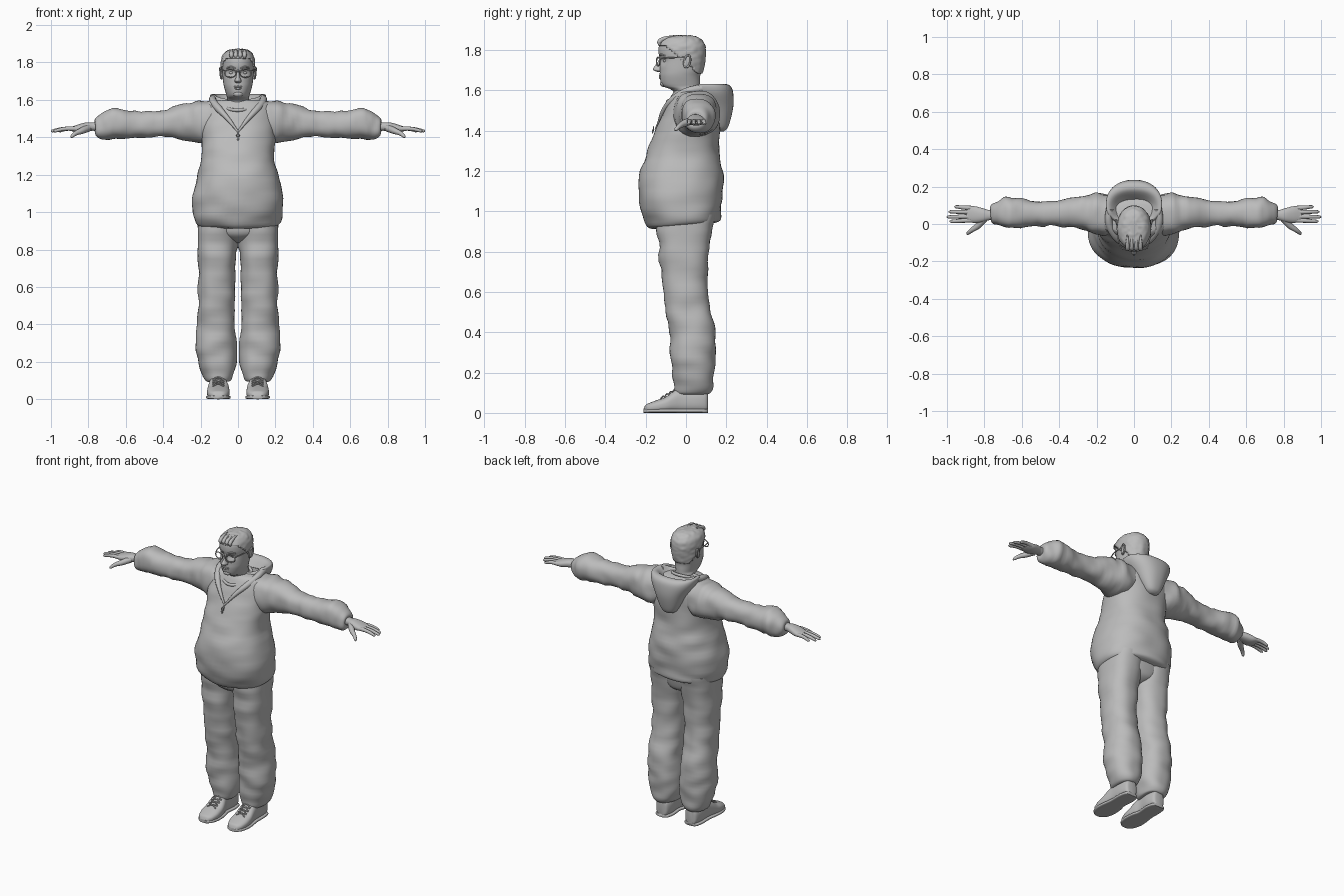
import bpy, bmesh, math
from mathutils import Vector, Matrix, noise

if "Cube" in bpy.data.objects:
    bpy.data.objects.remove(bpy.data.objects["Cube"])

# One plain colour for the whole figure
GREY = (.5, .5, .5, 1)
clay = bpy.data.materials.new("clay_grey")
clay.use_nodes = True
clay.diffuse_color = GREY
clay.node_tree.nodes["Principled BSDF"].inputs["Base Color"].default_value = GREY


def select_only(obj):
    bpy.ops.object.select_all(action='DESELECT')
    obj.select_set(True)
    bpy.context.view_layer.objects.active = obj


def finish(obj, mirror):
    """Material, smooth shading and optional mirror across x."""
    obj.data.materials.clear()
    obj.data.materials.append(clay)
    select_only(obj)
    bpy.ops.object.shade_smooth_by_angle(angle=math.radians(50))
    if mirror:
        modifier = obj.modifiers.new("mirror", 'MIRROR')
        modifier.use_mirror_merge = False
    return obj


def from_bmesh(name, bm, mirror=False):
    mesh = bpy.data.meshes.new(name)
    bm.to_mesh(mesh)
    bm.free()
    obj = bpy.data.objects.new(name, mesh)
    bpy.context.collection.objects.link(obj)
    return finish(obj, mirror)


def smooth_rows(rows, steps):
    """Smooth interpolation between rows of numbers."""
    dense = []
    last = len(rows) - 1
    for i in range(last):
        before, start, end, after = [Vector(rows[min(max(k, 0), last)]) for k in range(i - 1, i + 3)]
        for s in range(steps):
            t = s / steps
            leave = (end - before) / 2 * t * (1 - t) ** 2
            arrive = (after - start) / 2 * t * t * (1 - t)
            dense.append(start.lerp(end, t * t * (3 - 2 * t)) + leave - arrive)
    return dense + [Vector(rows[last])]


def loft_bmesh(rows, axis='z', sides=36, steps=4, power=2.3, fold=0, grain=(1, 1, 1)):
    """Skin rounded sections; a row is (position, min, max, min, max)."""
    bm = bmesh.new()
    rings = []
    for place, left, right, low, high in smooth_rows(rows, steps):
        ring = []
        for k in range(sides):
            angle = math.tau * (k + .5) / sides
            c, s = math.cos(angle), math.sin(angle)
            u = (left + right) / 2 + (right - left) / 2 * math.copysign(abs(c) ** (2 / power), c)
            v = (low + high) / 2 + (high - low) / 2 * math.copysign(abs(s) ** (2 / power), s)
            spots = {'x': (place, u, v), 'y': (u, place, v), 'z': (u, v, place)}
            ring.append(bm.verts.new(spots[axis]))
        rings.append(ring)
    for ring, following in zip(rings, rings[1:]):
        for k in range(sides):
            j = (k + 1) % sides
            bm.faces.new((ring[k], ring[j], following[j], following[k]))
    bm.faces.new(rings[0])
    bm.faces.new(rings[-1])
    bmesh.ops.recalc_face_normals(bm, faces=bm.faces)
    bm.normal_update()
    # Soft cloth folds along the normals
    for v in bm.verts:
        stretched = Vector([p * g for p, g in zip(v.co, grain)])
        v.co += v.normal * fold * noise.noise(stretched)
    return bm


def loft(name, rows, mirror=False, **options):
    return from_bmesh(name, loft_bmesh(rows, **options), mirror)


def even(rows):
    """Expand (position, half width, min, max) to a full loft row."""
    return [(place, -half, half, low, high) for place, half, low, high in rows]


def ball(name, place, size, mirror=False, tilt=0):
    bm = bmesh.new()
    matrix = Matrix.Translation(place) @ Matrix.Rotation(tilt, 4, 'X') @ Matrix.Diagonal((*size, 1))
    bmesh.ops.create_uvsphere(bm, u_segments=20, v_segments=12, radius=1, matrix=matrix)
    return from_bmesh(name, bm, mirror)


def tube(name, points, radii, mirror=False, cyclic=False):
    """Round tube through points; the last radius carries on."""
    curve = bpy.data.curves.new(name, 'CURVE')
    curve.dimensions = '3D'
    curve.bevel_depth = 1
    curve.bevel_resolution = 3
    curve.resolution_u = 6
    curve.use_fill_caps = True
    spline = curve.splines.new('BEZIER')
    spline.bezier_points.add(len(points) - 1)
    spline.use_cyclic_u = cyclic
    for i, (knot, place) in enumerate(zip(spline.bezier_points, points)):
        knot.co = place
        knot.handle_left_type = knot.handle_right_type = 'AUTO'
        knot.radius = radii[min(i, len(radii) - 1)]
    obj = bpy.data.objects.new(name, curve)
    bpy.context.collection.objects.link(obj)
    select_only(obj)
    bpy.ops.object.convert(target='MESH')
    return finish(bpy.context.view_layer.objects.active, mirror)


def loop(centre, across, along, count=8):
    """Points of an oval spanned by two half axes."""
    angles = [math.tau * (k + .5) / count for k in range(count)]
    return [Vector(centre) + Vector(across) * math.cos(a) + Vector(along) * math.sin(a) for a in angles]


# Jacket body, with a hem that rises toward the back
body = loft_bmesh(even([
    (.93, .2, -.16, .15), (.945, .225, -.19, .17), (1, .24, -.22, .175), (1.1, .24, -.235, .185),
    (1.2, .215, -.225, .18), (1.3, .195, -.19, .165), (1.4, .2, -.15, .165), (1.5, .2, -.11, .165),
    (1.57, .18, -.075, .14), (1.595, .14, -.05, .11)]), sides=56, fold=.01, grain=(7, 7, 16))
for v in body.verts:
    v.co.z += .1 * v.co.y * max(0, 1 - (v.co.z - .93) / .12)
from_bmesh("jacket_body", body)

# Sleeves with gathered cuffs
loft("sleeves", [
    (.08, -.06, .14, 1.4, 1.59), (.17, -.065, .165, 1.37, 1.595), (.24, -.045, .16, 1.38, 1.59),
    (.32, -.02, .14, 1.395, 1.57), (.45, -.01, .12, 1.4, 1.535), (.58, -.015, .13, 1.395, 1.545),
    (.67, -.02, .14, 1.39, 1.555), (.72, -.01, .13, 1.39, 1.53), (.76, .005, .1, 1.41, 1.5), (.765, .02, .08, 1.43, 1.485)],
    mirror=True, axis='x', fold=.012, grain=(22, 10, 12))

# Hood hanging behind the neck, with a hollow mouth
hood = loft_bmesh(even([
    (1.395, .02, .15, .185), (1.41, .045, .13, .205), (1.45, .07, .1, .22), (1.52, .105, .04, .235),
    (1.58, .14, 0, .235), (1.615, .15, -.01, .225), (1.63, .145, 0, .2), (1.62, .12, .01, .17), (1.56, .07, .04, .12)]), sides=40)
for v in hood.verts:
    v.co.z -= max(0, .06 - v.co.y) / 2
from_bmesh("hood", hood)
tube("hood_lapels", [(0, -.14, 1.43), (.055, -.11, 1.5), (.105, -.06, 1.555), (.135, .01, 1.595), (.13, .08, 1.61)],
     (.005, .012, .02), mirror=True)
tube("neckline", loop((0, -.005, 1.575), (.08, 0, 0), (0, .085, .03)), (.009,), cyclic=True)

# Zip with its pull
tube("zip_seam", [(0, -.138, 1.44), (0, -.152, 1.405)], (.004,))
tube("zip_pull_ring", loop((0, -.16, 1.41), (.007, 0, 0), (0, 0, .01)), (.0025,), cyclic=True)
ball("zip_pull", (0, -.165, 1.395), (.006, .003, .012))

# Trousers
loft("trouser_seat", even([(.835, .02, -.06, .05), (.86, .09, -.11, .1), (.9, .18, -.14, .12),
                           (1, .2, -.14, .14)]), sides=40)
loft("trouser_legs", [
    (.095, .055, .15, -.035, .1), (.1, .035, .17, -.05, .12), (.14, .02, .19, -.065, .14), (.22, .01, .215, -.07, .14),
    (.3, .01, .225, -.075, .145), (.4, .015, .22, -.08, .145), (.5, .015, .215, -.1, .125), (.6, .015, .21, -.11, .11),
    (.75, .01, .215, -.13, .11), (.88, -.005, .22, -.14, .125), (.98, -.01, .215, -.15, .145)],
    mirror=True, sides=40, fold=.012, grain=(8, 8, 15))

# Shoes, with soles following their outline, and crossed laces
SHOE = [(-.21, .085, .125, .005, .02), (-.2, .07, .14, 0, .04), (-.18, .055, .155, 0, .05), (-.14, .045, .165, 0, .065),
        (-.1, .045, .165, 0, .08), (-.06, .05, .16, 0, .11), (-.02, .06, .155, 0, .125),
        (.05, .055, .155, 0, .12), (.1, .065, .145, 0, .115), (.11, .085, .125, .01, .1)]
loft("shoes", SHOE, mirror=True, axis='y', power=2.6)
loft("soles", [(y, inner - .005, outer + .005, 0, .02) for y, inner, outer, low, high in SHOE],
     mirror=True, axis='y', power=4)
for i in range(4):
    y, z = -.125 + .02 * i, .075 + .012 * i
    for side in (-.03, .03):
        tube("shoelace", [(.105 - side, y, z - .006), (.105, y + .01, z + .007), (.105 + side, y + .02, z + .003)],
             (.0035,), mirror=True)

# Hands: palm, four fingers and thumb
loft("palms", [
    (.74, .02, .08, 1.43, 1.485), (.775, .02, .075, 1.435, 1.48), (.81, .01, .085, 1.43, 1.48),
    (.85, .005, .095, 1.425, 1.47), (.88, .01, .095, 1.43, 1.46), (.895, .015, .09, 1.435, 1.455)],
    mirror=True, axis='x', sides=24)
for label, y, tip in (("index", .02, .985), ("middle", .04, 1), ("ring", .063, .99), ("little", .085, .96)):
    drift = (y - .05) / 5
    tube(label + "_fingers", [(.87, y, 1.446), ((.87 + tip) / 2, y + drift / 2, 1.445),
                              (tip - .008, y + drift, 1.434), (tip, y + drift, 1.431)],
         (.0125, .011, .0085, .004), mirror=True)
tube("thumbs", [(.8, .03, 1.45), (.835, -.01, 1.435), (.87, -.035, 1.42), (.888, -.05, 1.405), (.893, -.055, 1.4)],
     (.02, .017, .012, .009, .004), mirror=True)


# Head and neck, with eye sockets pressed in
def head_bmesh():
    bm = loft_bmesh(even([
        (1.48, .065, -.065, .08), (1.58, .06, -.06, .075), (1.603, .06, -.075, .07), (1.617, .06, -.11, .07),
        (1.635, .065, -.124, .07), (1.67, .075, -.13, .07), (1.7, .08, -.13, .08), (1.75, .083, -.13, .09),
        (1.785, .085, -.136, .093), (1.82, .083, -.134, .09), (1.845, .07, -.12, .075), (1.86, .05, -.095, .05),
        (1.866, .02, -.055, .015)]), sides=52, steps=6, power=2.1)
    for v in bm.verts:
        if v.co.y < -.03:
            gap = (abs(v.co.x) - .034) ** 2 + 2 * (v.co.z - 1.745) ** 2
            v.co.y += .014 * math.exp(-gap / .0005)
    return bm


from_bmesh("head", head_bmesh())

# Short hair grown from the upper part of the head
hair = head_bmesh()
bald = []
for face in hair.faces:
    spot = face.calc_center_median()
    if spot.z < min(1.818, max(1.685, 1.735 - .85 * spot.y)):
        bald.append(face)
bmesh.ops.delete(hair, geom=bald, context='FACES')
hair.normal_update()
for v in hair.verts:
    v.co += v.normal * (.006 + .004 * noise.noise(v.co * 45))
shell = from_bmesh("hair", hair).modifiers.new("thickness", 'SOLIDIFY')
shell.thickness = .012
for x in (-.035, -.012, .012, .035):
    tube("fringe_lock", [(x, -.128, 1.822), (x, -.132, 1.838), (x, -.105, 1.857), (x, -.06, 1.867)],
         (.006, .012, .01, .004))

# Face
loft("nose", even([(1.69, .01, -.14, -.11), (1.698, .018, -.16, -.11), (1.706, .017, -.165, -.11),
                   (1.72, .011, -.155, -.11), (1.745, .008, -.137, -.1), (1.768, .009, -.13, -.1)]), sides=20, power=2)
ball("eyes", (.034, -.1, 1.745), (.014, .012, .009), mirror=True)
tube("eyebrows", [(.014, -.13, 1.77), (.036, -.125, 1.777), (.06, -.1, 1.77)], (.004,), mirror=True)
ball("upper_lip", (0, -.128, 1.671), (.025, .007, .005))
ball("lower_lip", (0, -.126, 1.661), (.02, .008, .006))
ball("chin", (0, -.112, 1.632), (.026, .017, .016))
ball("ears", (.086, .005, 1.742), (.008, .018, .034), mirror=True, tilt=-.2)
tube("ear_rims", loop((.092, .006, 1.743), (.003, .015, 0), (.003, .005, .03)), (.0045,), mirror=True, cyclic=True)

# Glasses
tube("lens_frames", loop((.041, -.138, 1.742), (.03, .008, 0), (0, 0, .021)), (.0032,), mirror=True, cyclic=True)
tube("glasses_bridge", [(-.014, -.143, 1.75), (0, -.147, 1.754), (.014, -.143, 1.75)], (.0032,))
tube("glasses_temples", [(.07, -.128, 1.756), (.082, -.09, 1.76), (.09, 0, 1.763)], (.0035,), mirror=True)
